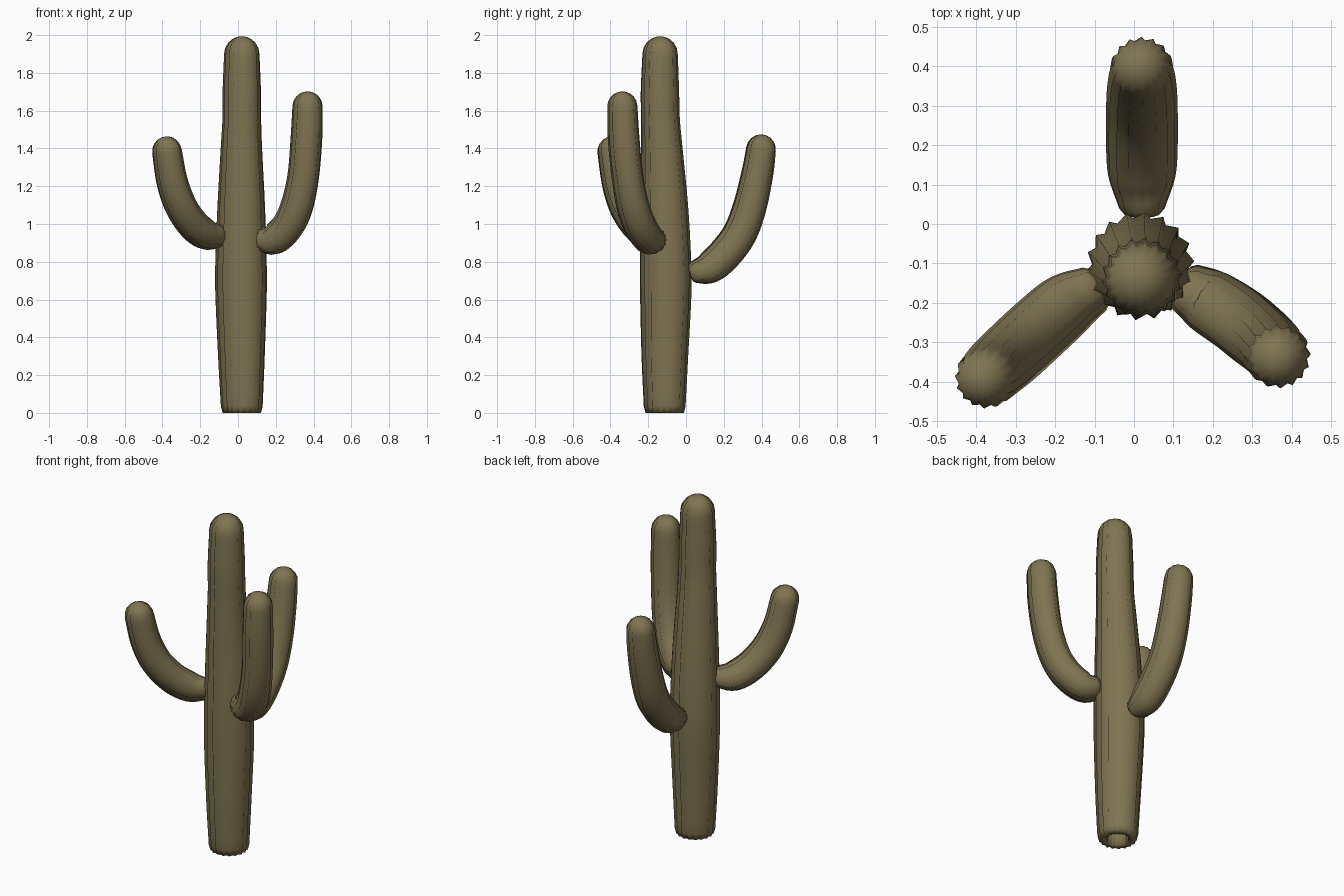
import bpy, bmesh, math
from mathutils import Vector

if "Cube" in bpy.data.objects:
    bpy.data.objects.remove(bpy.data.objects["Cube"])

green = bpy.data.materials.new("olive_green")
green.diffuse_color = (0.215, 0.175, 0.083, 1)
green.use_nodes = True
green.node_tree.nodes["Principled BSDF"].inputs["Base Color"].default_value = green.diffuse_color


def spline(pts, steps=4):
    """Catmull-Rom samples through (x, y, z, radius) points."""
    p = [Vector(q) for q in pts]
    p = [2 * p[0] - p[1]] + p + [2 * p[-1] - p[-2]]
    out = []
    for i in range(1, len(p) - 2):
        a, b, c, d = p[i - 1:i + 3]
        for s in range(steps):
            t = s / steps
            out.append(0.5 * (2 * b + (c - a) * t + (2 * a - 5 * b + 4 * c - d) * t * t
                              + (3 * b - a - 3 * c + d) * t ** 3))
    return out + [p[-2]]


def ribbed_limb(name, pts, ribs, start_cap, closed_start, depth=0.11):
    """Sweep a pleated cross-section along a path and finish it with a dome.
    start_cap: (offset along path, radius factor) rings, outermost first."""
    path = spline(pts)
    centres = [v.xyz for v in path]
    n = len(path)
    tangents = [(centres[min(i + 1, n - 1)] - centres[max(i - 1, 0)]).normalized()
                for i in range(n)]
    r0, r1 = path[0].w, path[-1].w
    rings = [(centres[0] + tangents[0] * o, tangents[0], r0 * f) for o, f in start_cap]
    rings += [(centres[i], tangents[i], path[i].w) for i in range(n)]
    for a in (20, 40, 58, 74):
        t = math.radians(a)
        rings.append((centres[-1] + tangents[-1] * r1 * math.sin(t), tangents[-1],
                      r1 * math.cos(t)))
    tip = centres[-1] + tangents[-1] * r1

    bm = bmesh.new()
    side = tangents[0].orthogonal()
    loops = []
    for c, t, r in rings:
        side = (side - t * side.dot(t)).normalized()
        other = t.cross(side)
        loop = []
        for k in range(ribs * 2):
            # valleys sit off-centre, so the ribs lean like a sawtooth
            a = math.pi * (k + (0.3 if k % 2 else 0)) / ribs
            rr = r * (1 - depth) if k % 2 else r
            loop.append(bm.verts.new(c + (side * math.cos(a) + other * math.sin(a)) * rr))
        loops.append(loop)
    m = ribs * 2
    for lo, hi in zip(loops, loops[1:]):
        for k in range(m):
            bm.faces.new((lo[k], lo[(k + 1) % m], hi[(k + 1) % m], hi[k]))
    top = bm.verts.new(tip)
    for k in range(m):
        bm.faces.new((loops[-1][k], loops[-1][(k + 1) % m], top))
    if closed_start:
        bm.faces.new(loops[0][::-1])
    for f in bm.faces:
        f.smooth = True
    mesh = bpy.data.meshes.new(name)
    bm.to_mesh(mesh)
    bm.free()
    mesh.materials.append(green)
    bpy.context.collection.objects.link(bpy.data.objects.new(name, mesh))


# Trunk, with its rim curled under and left open at the base
ribbed_limb("trunk", [
    (0.02, -0.113, 0.035, 0.111), (0.018, -0.112, 0.3, 0.124),
    (0.016, -0.107, 0.65, 0.137), (0.016, -0.109, 0.85, 0.135),
    (0.017, -0.115, 1.1, 0.126), (0.018, -0.128, 1.4, 0.110),
    (0.02, -0.135, 1.55, 0.103), (0.02, -0.138, 1.7, 0.102),
    (0.02, -0.137, 1.9, 0.094)], 18,
    [(0.03, 0.55), (-0.035, 0.6), (-0.035, 0.92)], False)

# Arms, each starting as a rounded stub at the trunk
stub = [(-0.02, 0.45), (-0.014, 0.8)]
ribbed_limb("right_arm", [
    (0.13, -0.16, 0.92, 0.065), (0.19, -0.195, 0.92, 0.083),
    (0.26, -0.24, 0.985, 0.087), (0.31, -0.28, 1.09, 0.087),
    (0.345, -0.31, 1.25, 0.084), (0.362, -0.33, 1.45, 0.084),
    (0.368, -0.337, 1.622, 0.08)], 16, stub, True)
ribbed_limb("left_arm", [
    (-0.10, -0.165, 0.935, 0.062), (-0.17, -0.205, 0.945, 0.082),
    (-0.24, -0.265, 1.0, 0.086), (-0.305, -0.325, 1.1, 0.086),
    (-0.35, -0.365, 1.23, 0.083), (-0.376, -0.39, 1.385, 0.079)], 16, stub, True)
ribbed_limb("back_arm", [
    (0.02, 0.04, 0.745, 0.058), (0.02, 0.12, 0.768, 0.085),
    (0.02, 0.2, 0.835, 0.091), (0.02, 0.285, 0.95, 0.091),
    (0.02, 0.34, 1.1, 0.089), (0.02, 0.38, 1.28, 0.084),
    (0.02, 0.397, 1.395, 0.079)], 16, stub, True)
